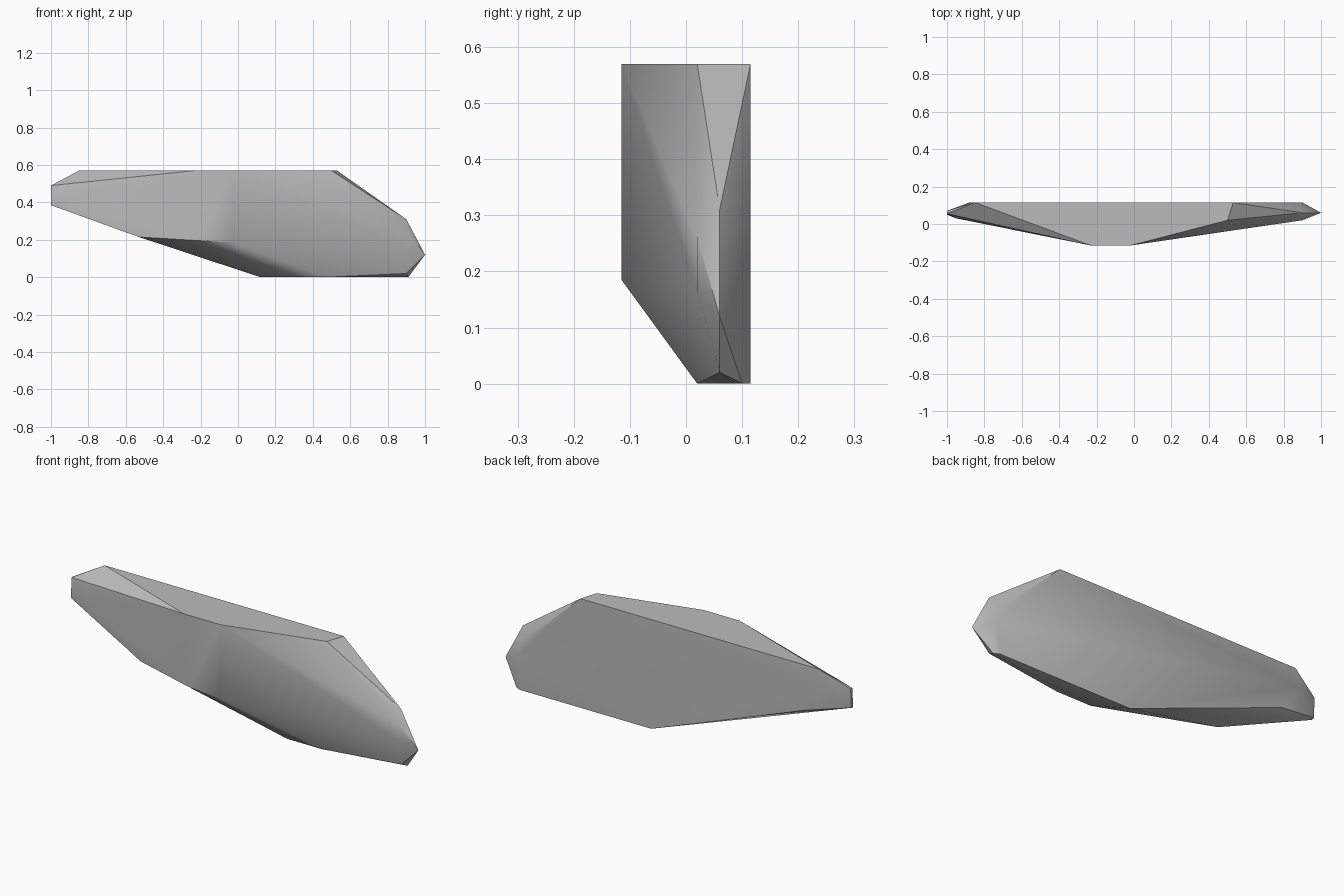
import bpy
import bmesh

cube = bpy.data.objects.get("Cube")
if cube:
    bpy.data.objects.remove(cube, do_unlink=True)

TOP, BACK, FRONT = 0.57, 0.115, -0.115

# corners of the faceted stone
flat_top = [(x, y, TOP) for x, y in
            [(-0.85, BACK), (0.53, BACK), (0.5, 0.02), (-0.02, FRONT), (-0.23, FRONT)]]
front_ridge = [(-0.03, FRONT, 0.185), (-0.2, FRONT, 0.195), (-0.53, -0.045, 0.215)]
narrow_end = [(-1, 0.05, 0.385), (-1, 0.055, 0.49), (-1, 0.07, 0.49), (-1, 0.065, 0.39),
              (-0.95, 0.03, 0.42), (-0.88, BACK, 0.48), (-0.77, BACK, 0.335)]
blunt_end = [(0.9, 0.06, 0.31), (1, 0.06, 0.12), (0.9, 0.02, 0.26), (0.9, 0.02, 0.165),
             (0.88, BACK, 0.24), (0.9, BACK, 0.165), (0.9, 0.06, 0.02)]
base = [(0.12, BACK, 0), (0.27, 0.02, 0), (0.47, 0.02, 0), (0.91, 0.1, 0), (0.88, BACK, 0)]

# wrap the corners in a convex skin
bm = bmesh.new()
for co in flat_top + front_ridge + narrow_end + blunt_end + base:
    bm.verts.new(co)
hull = bmesh.ops.convex_hull(bm, input=bm.verts)
loose = [v for v in bm.verts if not v.link_faces]
bmesh.ops.delete(bm, geom=loose, context='VERTS')
bmesh.ops.dissolve_limit(bm, angle_limit=0.01, verts=bm.verts, edges=bm.edges)
bmesh.ops.recalc_face_normals(bm, faces=bm.faces)

mesh = bpy.data.meshes.new("stone_slab")
bm.to_mesh(mesh)
bm.free()
stone = bpy.data.objects.new("stone_slab", mesh)
bpy.context.collection.objects.link(stone)

# grey stone colour
grey = bpy.data.materials.new("stone_grey")
grey.use_nodes = True
colour = (0.5, 0.5, 0.5, 1)
grey.diffuse_color = colour
grey.node_tree.nodes["Principled BSDF"].inputs["Base Color"].default_value = colour
mesh.materials.append(grey)

# soft shading with crisp rims
bpy.context.view_layer.objects.active = stone
stone.select_set(True)
bpy.ops.object.shade_smooth_by_angle(angle=0.6)
